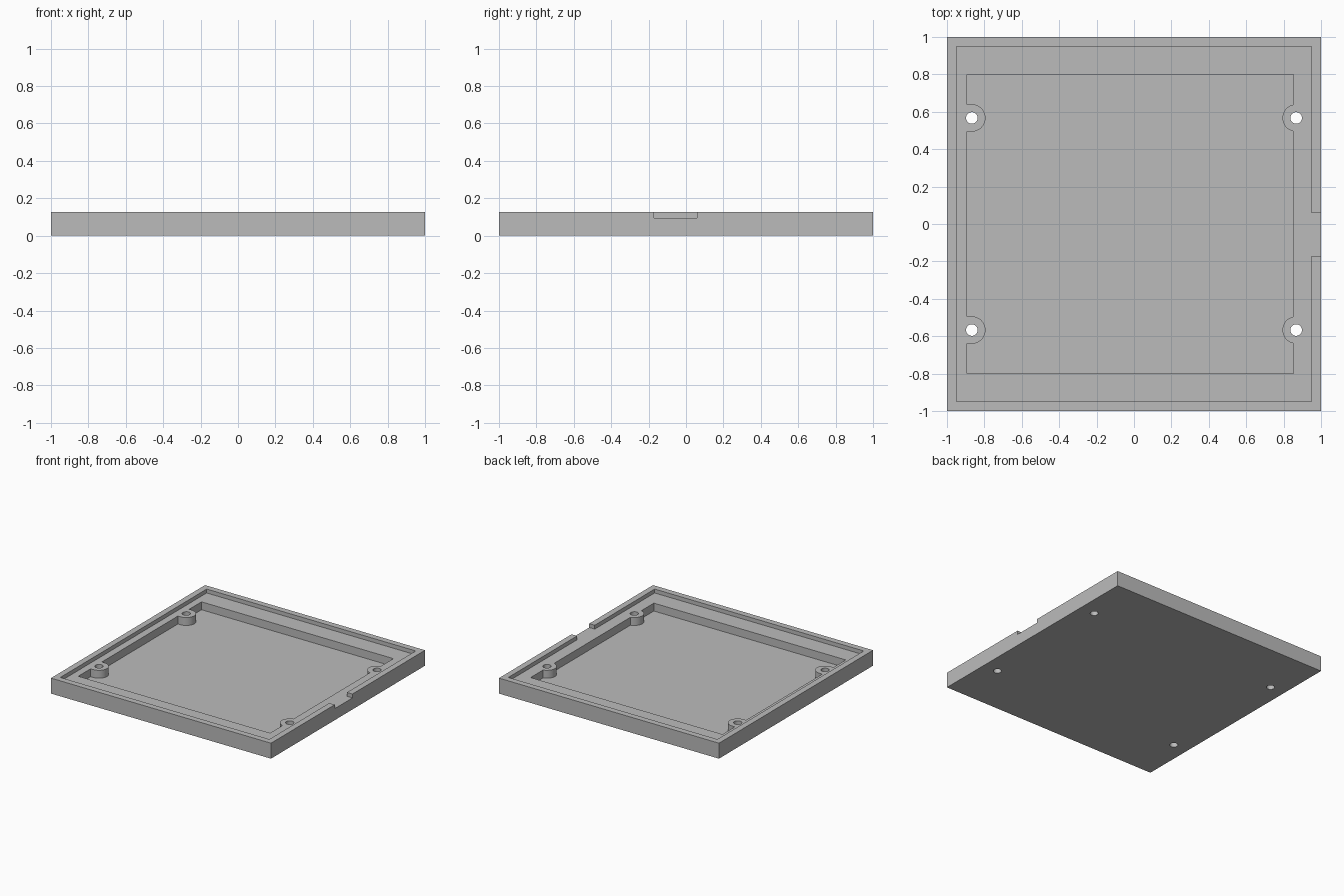
import bpy
import bmesh
from math import cos, sin, pi, acos
from mathutils import Vector

if "Cube" in bpy.data.objects:
    bpy.data.objects.remove(bpy.data.objects["Cube"], do_unlink=True)

HEIGHT, LEDGE, FLOOR, OVER = 0.127, 0.095, 0.03, 0.3
LEFT, RIGHT, SIDE = -0.892, 0.852, 0.8
BOSS_X, BOSS_Y, BOSS_R, HOLE_R = 0.867, 0.567, 0.073, 0.031

grey = bpy.data.materials.new("plain grey")
grey.use_nodes = True
colour = (0.5, 0.5, 0.5, 1)
grey.diffuse_color = colour
grey.node_tree.nodes["Principled BSDF"].inputs["Base Color"].default_value = colour


def prism(name, outline, z0, z1):
    """Extrude a counter-clockwise outline from z0 to z1."""
    bm = bmesh.new()
    base = bm.faces.new([bm.verts.new((x, y, z0)) for x, y in outline])
    top = bmesh.ops.extrude_face_region(bm, geom=[base])["geom"]
    moved = [v for v in top if isinstance(v, bmesh.types.BMVert)]
    bmesh.ops.translate(bm, verts=moved, vec=Vector((0, 0, z1 - z0)))
    bmesh.ops.recalc_face_normals(bm, faces=bm.faces[:])
    mesh = bpy.data.meshes.new(name)
    bm.to_mesh(mesh)
    bm.free()
    mesh.materials.append(grey)
    obj = bpy.data.objects.new(name, mesh)
    bpy.context.collection.objects.link(obj)
    return obj


def rect(x0, x1, y0, y1):
    return [(x0, y0), (x1, y0), (x1, y1), (x0, y1)]


def arc(cx, cy, r, a0, a1, steps):
    angles = [a0 + (a1 - a0) * i / steps for i in range(steps + 1)]
    return [(cx + r * cos(a), cy + r * sin(a)) for a in angles]


def cut(target, cutter):
    mod = target.modifiers.new(cutter.name, "BOOLEAN")
    mod.operation = "DIFFERENCE"
    mod.solver = "EXACT"
    mod.object = cutter
    bpy.context.view_layer.objects.active = target
    bpy.ops.object.modifier_apply(modifier=mod.name)
    bpy.data.objects.remove(cutter, do_unlink=True)


# Pocket outline that wraps around the four screw bosses
pocket = [(LEFT, -SIDE), (RIGHT, -SIDE)]
spread = acos((RIGHT - BOSS_X) / BOSS_R)
for y in (-BOSS_Y, BOSS_Y):
    pocket += arc(BOSS_X, y, BOSS_R, 2 * pi - spread, spread, 24)
pocket += [(RIGHT, SIDE), (LEFT, SIDE)]
for y in (BOSS_Y, -BOSS_Y):
    pocket.append((LEFT, y + BOSS_R))
    pocket += arc(-BOSS_X, y, BOSS_R, pi / 2, -pi / 2, 24)
    pocket.append((LEFT, y - BOSS_R))

# Tray body with stepped rim, side notch and pocket
tray = prism("tray", rect(-1, 1, -1, 1), 0, HEIGHT)
rim = 0.95
notch = [(rim, -0.172), (1.1, -0.172), (1.1, 0.058), (rim, 0.058)]
recess = [(-rim, -rim), (rim, -rim)] + notch + [(rim, rim), (-rim, rim)]
cut(tray, prism("recess_cutter", recess, LEDGE, OVER))
cut(tray, prism("pocket_cutter", pocket, FLOOR, OVER))

# Screw holes through the bosses
for sx in (-1, 1):
    for sy in (-1, 1):
        circle = arc(sx * BOSS_X, sy * BOSS_Y, HOLE_R, 0, 2 * pi, 32)[:-1]
        cut(tray, prism("hole_cutter", circle, -OVER, OVER))

# Smooth the round walls, keep the edges sharp
bpy.ops.object.select_all(action="DESELECT")
tray.select_set(True)
bpy.context.view_layer.objects.active = tray
bpy.ops.object.shade_smooth_by_angle(angle=pi / 6)
